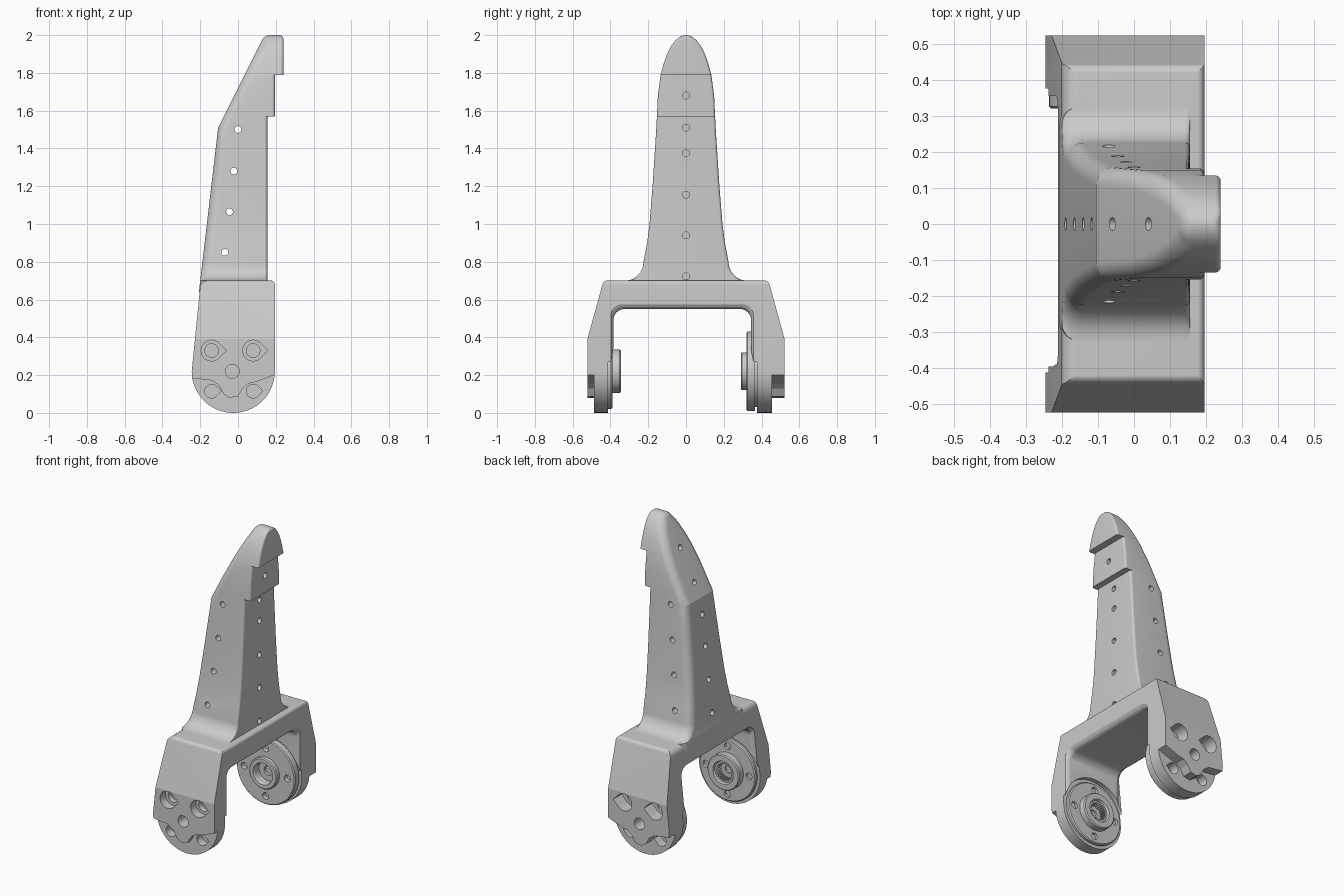
import bpy, bmesh, math
from mathutils import Vector

if "Cube" in bpy.data.objects:
    bpy.data.objects.remove(bpy.data.objects["Cube"])


def loft(name, rings):
    """Skin a list of equal-length point rings and cap both ends."""
    bm = bmesh.new()
    vs = [[bm.verts.new(p) for p in r] for r in rings]
    n = len(vs[0])
    for a, b in zip(vs, vs[1:]):
        for i in range(n):
            bm.faces.new((a[i], a[(i + 1) % n], b[(i + 1) % n], b[i]))
    bm.faces.new(vs[0])
    bm.faces.new(vs[-1])
    bmesh.ops.recalc_face_normals(bm, faces=bm.faces)
    me = bpy.data.meshes.new(name)
    bm.to_mesh(me)
    bm.free()
    ob = bpy.data.objects.new(name, me)
    bpy.context.collection.objects.link(ob)
    return ob


def rounded(pts, seg=8):
    """2D outline from (u, v) or (u, v, radius) corners."""
    out = []
    for i, p in enumerate(pts):
        c = Vector(p[:2])
        if len(p) < 3:
            out.append(c)
            continue
        d1 = (Vector(pts[i - 1][:2]) - c).normalized()
        d2 = (Vector(pts[(i + 1) % len(pts)][:2]) - c).normalized()
        half = d1.angle(d2) / 2
        o = c + (d1 + d2).normalized() * (p[2] / math.sin(half))
        t = p[2] / math.tan(half)
        a, b = c + d1 * t - o, c + d2 * t - o
        w = a.angle(b)
        for k in range(seg + 1):
            f = k / seg
            out.append(o + (a * math.sin((1 - f) * w) + b * math.sin(f * w)) / math.sin(w))
    return out


def prism(name, pts, axis, a, b):
    place = (lambda p, t: (t, p[0], p[1])) if axis == 'x' else (lambda p, t: (p[0], t, p[1]))
    return loft(name, [[place(p, t) for p in pts] for t in (a, b)])


def rod(name, start, direction, r, length, n=32):
    d = Vector(direction).normalized()
    u = d.orthogonal().normalized()
    v = d.cross(u)
    ang = [2 * math.pi * i / n for i in range(n)]
    return loft(name, [[Vector(start) + d * t + (u * math.cos(a) + v * math.sin(a)) * r for a in ang]
                       for t in (0, length)])


def boolean(ob, cutter, op='DIFFERENCE'):
    m = ob.modifiers.new('cut', 'BOOLEAN')
    m.object, m.operation, m.solver = cutter, op, 'EXACT'
    bpy.context.view_layer.objects.active = ob
    bpy.ops.object.modifier_apply(modifier=m.name)
    bpy.data.objects.remove(cutter)


def teardrop(x, z, r):
    pts = [(x + r * math.cos(math.radians(a)), z + r * math.sin(math.radians(a)))
           for a in range(45, 316, 10)]
    return pts + [(x + r * 1.42, z)]


# Tapering finger: stacked cross-sections with two steps on the +x side
def back_x(z):
    if z < 1.51:
        return -0.2 + (z - 0.7) * 0.117
    x = -0.105 + (z - 1.51) * 0.5
    return x + max(0, (z - 1.97) / 0.03) ** 3 * 0.02


rows = [(0.64, 0.325, 0.155)]
for k in range(13):                      # flared foot
    t = math.radians(90 * k / 12)
    rows.append((0.7 + 0.1 * (1 - math.cos(t)), 0.225 + 0.1 * (1 - math.sin(t)), 0.155))
for z, w in ((0.9, 0.206), (1.0, 0.193), (1.2, 0.177), (1.4, 0.164), (1.51, 0.157)):
    rows.append((z, w, 0.155))
rows += [(1.57, 0.154, 0.155), (1.57, 0.154, 0.195), (1.68, 0.149, 0.195)]
rows += [(1.79, 0.134, 0.195), (1.79, 0.134, 0.24)]
for k in range(9, 31):                   # domed tip
    t = math.radians(3 * k + (3 if k < 10 else 0) if k < 30 else 89.6)
    z = 1.6 + 0.4 * math.sin(t)
    if z > 1.8:
        e = min(1, max(0, (z - 1.98) / 0.02))
        rows.append((z, 0.151 * math.cos(t), 0.24 - 0.02 * (1 - math.sqrt(1 - e * e))))
rings = []
for z, w, xr in sorted(rows, key=lambda r: r[0]):
    rl, rr = min(0.05, w * 0.8), min(0.014, w * 0.8)
    sec = rounded([(back_x(z), -w, rl), (xr, -w, rr), (xr, w, rr), (back_x(z), w, rl)])
    rings.append([(p.x, p.y, z) for p in sec])
finger = loft('finger', rings)

# Sewing holes in the finger: across, front face, back face and slope
for x, z in ((0, 1.5), (-0.022, 1.28), (-0.045, 1.065), (-0.07, 0.85)):
    boolean(finger, rod('cutter', (x, -0.5, z), (0, 1, 0), 0.018, 1))
for z in (1.68, 1.51, 1.375, 1.155, 0.94, 0.723):
    x = 0.195 if z > 1.57 else 0.155
    boolean(finger, rod('cutter', (x + 0.02, 0, z), (-1, 0, 0), 0.018, 0.09))
for z in (0.79, 1.0, 1.21, 1.41):
    boolean(finger, rod('cutter', (back_x(z) - 0.03, 0, z), (1, 0, -0.117), 0.018, 0.09))
for z in (1.6, 1.8):
    boolean(finger, rod('cutter', (back_x(z) - 0.03, 0, z + 0.015), (1, 0, -0.5), 0.018, 0.09))

# Fork: U-shaped bridge and arms, trimmed to the rounded side outline
CX, CZ = -0.025, 0.22
fork = prism('fork', rounded([(-0.522, -0.1), (0.522, -0.1), (0.522, 0.39),
                              (0.437, 0.7, 0.025), (-0.437, 0.7, 0.025), (-0.522, 0.39)]),
             'x', -0.4, 0.4)
side = rounded([(-0.245, 0.22), (-0.197, 0.7, 0.04), (0.195, 0.7, 0.02), (0.195, 0.22)])
side += [(CX + 0.22 * math.cos(math.radians(a)), CZ - 0.22 * math.sin(math.radians(a)))
         for a in range(5, 180, 5)]
boolean(fork, prism('cutter', side, 'y', -0.7, 0.7), 'INTERSECT')


def opening(x, g):
    s = rounded([(-0.385 - g / 2, -0.2), (-0.385 - g / 2, 0.55 + g, 0.06),
                 (0.345 + g / 2, 0.55 + g, 0.06), (0.345 + g / 2, -0.2)])
    return [(x, p.x, p.y) for p in s]


boolean(fork, loft('cutter', [opening(x, g) for x, g in (
    (-0.4, 0.02), (-0.215, 0.02), (-0.19, 0), (0.165, 0), (0.175, 0.003),
    (0.185, 0.01), (0.195, 0.025), (0.4, 0.025))]))

# Arm details: inner pockets, lower outside relief, screw holes
relief = [(-0.4, -0.1), (-0.4, 0.19), (-0.23, 0.183), (-0.14, 0.172), (-0.1, 0.145),
          (-0.075, 0.1), (-0.045, 0.08), (0.0, 0.088), (0.025, 0.13), (0.055, 0.155),
          (0.1, 0.165), (0.19, 0.2), (0.4, 0.2), (0.4, -0.1)]
for s, pocket, plate in ((-1, 0.412, 0.487), (1, 0.375, 0.456)):
    boolean(fork, rod('cutter', (CX, s * 0.25, CZ), (0, s, 0), 0.226, pocket - 0.25, 64))
    boolean(fork, prism('cutter', relief, 'y', s * plate, s * 0.7))
    for x in (-0.14, 0.08):
        boolean(fork, prism('cutter', teardrop(x, 0.33, 0.055), 'y', s * (plate - 0.02), s * 0.7))
        boolean(fork, rod('cutter', (x, s * 0.7, 0.33), (0, -s, 0), 0.036, 0.7 - pocket - 0.02))
        boolean(fork, prism('cutter', teardrop(x, 0.115, 0.036), 'y', s * (pocket + 0.02), s * 0.7))
    boolean(fork, rod('cutter', (-0.03, s * 0.7, 0.22), (0, -s, 0), 0.037, 0.7 - pocket - 0.02))


# Servo horn discs: turned profiles (radius, y), toothed where radius is 0.05
def horn(name, prof):
    n = 96
    rs = []
    for r, y in prof:
        ring = []
        for i in range(n):
            q = r + (0.009 if r == 0.05 and i % 4 < 2 else 0)
            a = 2 * math.pi * i / n
            ring.append((CX + q * math.cos(a), y, CZ + q * math.sin(a)))
        rs.append(ring)
    ob = loft(name, rs)
    for k in range(4):
        a = k * math.pi / 2
        boolean(ob, rod('cutter', (CX + 0.155 * math.cos(a), -0.28 if prof[0][1] < 0 else 0.25,
                                   CZ + 0.155 * math.sin(a)),
                        (0, -1 if prof[0][1] < 0 else 1, 0), 0.022,
                        0.128 if prof[0][1] < 0 else 0.1))
    return ob


horn('drive_horn', [(0.001, -0.42), (0.2, -0.42), (0.2, -0.397), (0.194, -0.39), (0.115, -0.39),
                    (0.115, -0.351), (0.109, -0.345), (0.074, -0.345), (0.068, -0.358),
                    (0.05, -0.358), (0.05, -0.4), (0.025, -0.4), (0.025, -0.412), (0.001, -0.412)])
horn('idler_horn', [(0.001, 0.385), (0.19, 0.385), (0.19, 0.366), (0.208, 0.366), (0.21, 0.362),
                    (0.21, 0.326), (0.204, 0.32), (0.1, 0.32), (0.1, 0.296), (0.094, 0.29),
                    (0.07, 0.29), (0.065, 0.3), (0.065, 0.345), (0.03, 0.345), (0.03, 0.365),
                    (0.001, 0.365)])

# Smooth shading with crisp edges
bpy.ops.object.select_all(action='SELECT')
bpy.context.view_layer.objects.active = fork
bpy.ops.object.shade_smooth_by_angle(angle=math.radians(13.5))
